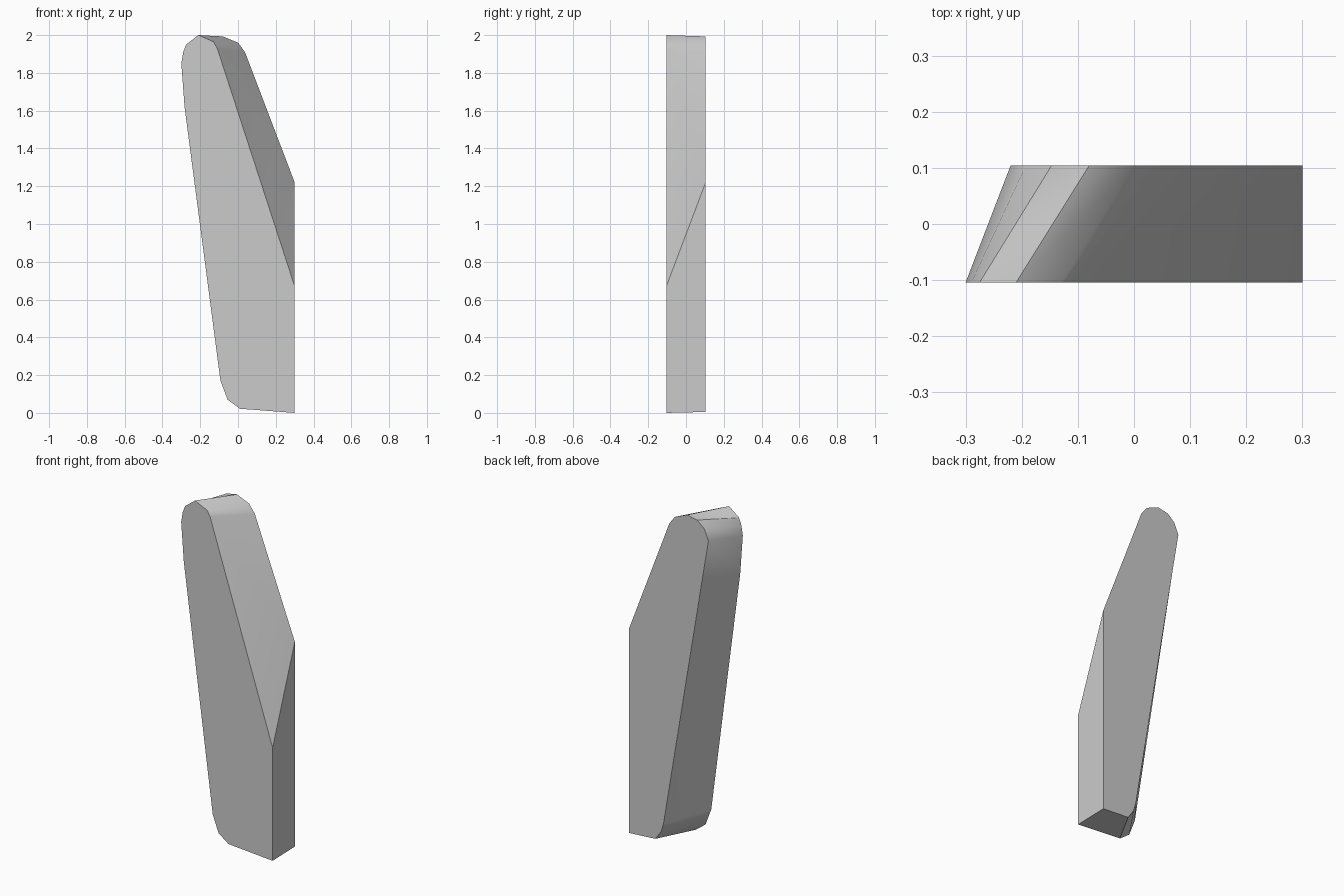
import bpy
import bmesh

if "Cube" in bpy.data.objects:
    bpy.data.objects.remove(bpy.data.objects["Cube"])

HALF_DEPTH = 0.104

# Matching outlines (x, z): up the straight edge, over the tip, down the slanted edge
FRONT = [(0.3, 0), (0.3, 0.67), (-0.11, 1.93), (-0.13, 1.965), (-0.21, 2.0),
         (-0.275, 1.95), (-0.29, 1.91), (-0.3, 1.85), (-0.283, 1.62),
         (-0.093, 0.17), (-0.055, 0.07), (0.01, 0.022)]
BACK = [(0.3, 0.005), (0.3, 1.22), (0.037, 1.91), (0.0, 1.96), (-0.08, 1.993),
        (-0.147, 1.98), (-0.193, 1.94), (-0.22, 1.876), (-0.18, 1.64),
        (0.075, 0.12), (0.09, 0.07), (0.128, 0.016)]

grey = bpy.data.materials.new("plain grey")
grey.use_nodes = True
colour = (0.6, 0.6, 0.6, 1)
grey.diffuse_color = colour
grey.node_tree.nodes["Principled BSDF"].inputs["Base Color"].default_value = colour

# Tapered blade: two flat ends joined by a ring of faces
bm = bmesh.new()
front = [bm.verts.new((x, -HALF_DEPTH, z)) for x, z in FRONT]
back = [bm.verts.new((x, HALF_DEPTH, z)) for x, z in BACK]
caps = [bm.faces.new(front), bm.faces.new(back)]
n = len(front)
for i in range(n):
    j = (i + 1) % n
    if i == 0 or j == 0:
        bm.faces.new((front[i], front[j], back[j], back[i]))
    else:
        # Twisted sides fold along one diagonal
        bm.faces.new((front[i], front[j], back[i]))
        bm.faces.new((front[j], back[j], back[i]))
bmesh.ops.recalc_face_normals(bm, faces=bm.faces)

mesh = bpy.data.meshes.new("blade")
bm.to_mesh(mesh)
bm.free()
mesh.materials.append(grey)
blade = bpy.data.objects.new("blade", mesh)
bpy.context.collection.objects.link(blade)

# Soft rounded rim with crisp edges around the flat ends
bpy.ops.object.select_all(action="DESELECT")
blade.select_set(True)
bpy.context.view_layer.objects.active = blade
bpy.ops.object.shade_smooth_by_angle(angle=0.7)
